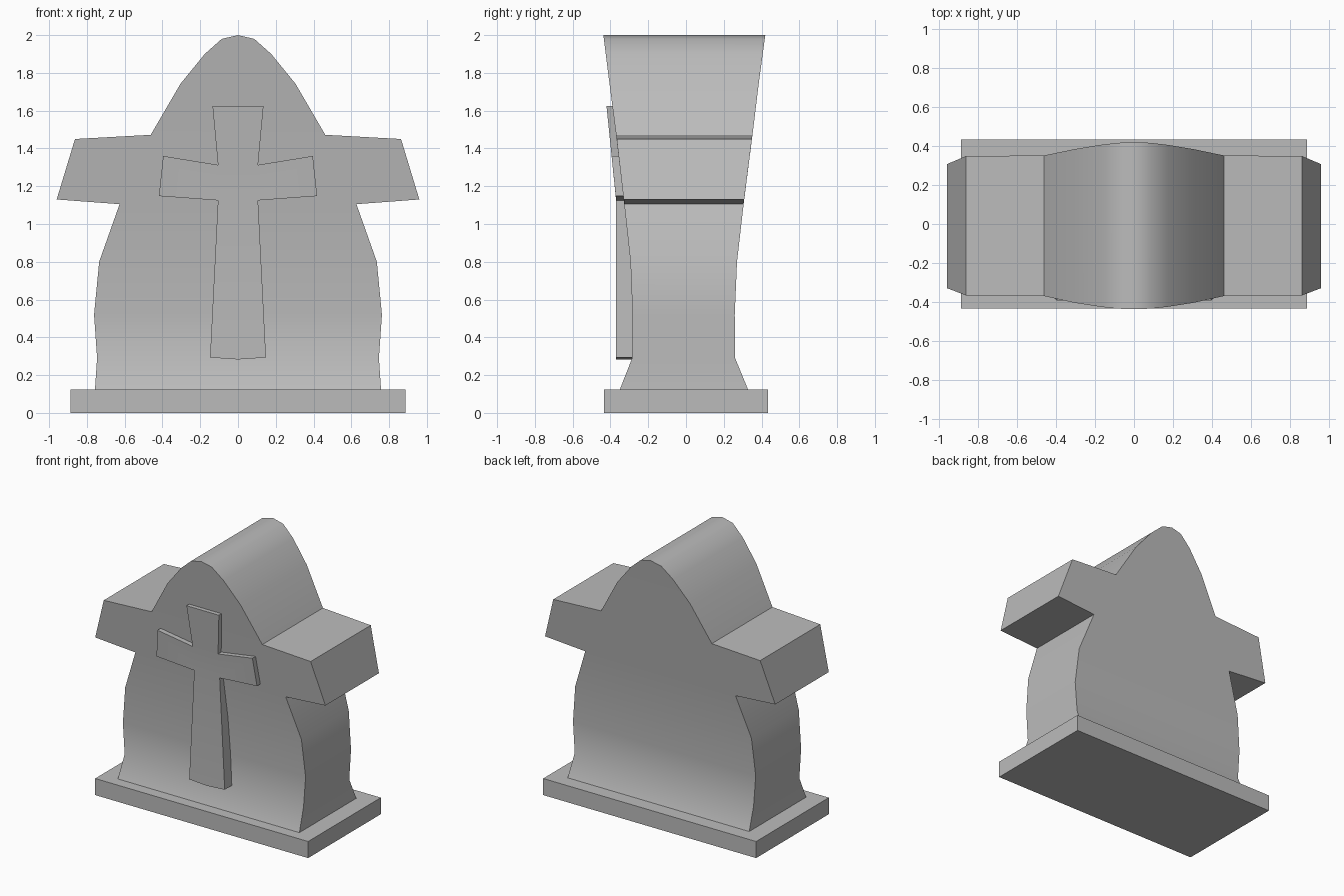
import bpy
import bmesh
import math

cube = bpy.data.objects.get("Cube")
if cube:
    bpy.data.objects.remove(cube)

STONE = (0.5, 0.5, 0.5, 1.0)
stone = bpy.data.materials.new("grey stone")
stone.use_nodes = True
stone.diffuse_color = STONE
stone.node_tree.nodes["Principled BSDF"].inputs["Base Color"].default_value = STONE


def finish(bm, name):
    bmesh.ops.recalc_face_normals(bm, faces=bm.faces)
    mesh = bpy.data.meshes.new(name)
    bm.to_mesh(mesh)
    bm.free()
    mesh.materials.append(stone)
    obj = bpy.data.objects.new(name, mesh)
    bpy.context.collection.objects.link(obj)
    bpy.ops.object.select_all(action='DESELECT')
    obj.select_set(True)
    bpy.context.view_layer.objects.active = obj
    bpy.ops.object.shade_smooth_by_angle(angle=math.radians(32))


def armed_slab(name, rows, arm_row, tips):
    """Symmetric slab: rows of (half width, z, front y, back y), with side arms
    growing from the band that starts at arm_row; tips are lower and upper."""
    bm = bmesh.new()

    def pair(p, side):
        x, z, front, back = p
        return [bm.verts.new((side * x, y, z)) for y in (front, back)]

    right = [pair(p, -1) for p in rows]
    left = [r if p[0] == 0 else pair(p, 1) for p, r in zip(rows, right)]

    def face(*verts):
        unique = list(dict.fromkeys(verts))
        if len(unique) > 2:
            bm.faces.new(unique)

    # Front and back bands
    for i in range(len(rows) - 1):
        for k in (0, 1):
            face(right[i][k], left[i][k], left[i + 1][k], right[i + 1][k])

    # Side walls, stepping out around the arms
    for edge, side in ((right, -1), (left, 1)):
        low, high = (pair(t, side) for t in tips)
        a, b = edge[arm_row], edge[arm_row + 1]
        for k in (0, 1):
            face(a[k], low[k], high[k], b[k])
        path = edge[:arm_row + 1] + [low, high] + edge[arm_row + 1:]
        for p, q in zip(path, path[1:]):
            face(p[0], q[0], q[1], p[1])

    # Flat ends where the slab does not close to a point
    for i in (0, -1):
        if rows[i][0] > 0:
            face(right[i][0], left[i][0], left[i][1], right[i][1])
    finish(bm, name)


# Base plinth
bm = bmesh.new()
bmesh.ops.create_cube(bm, size=1)
for v in bm.verts:
    v.co = (v.co.x * 1.776, v.co.y * 0.866, (v.co.z + 0.5) * 0.125)
finish(bm, "base_plinth")

# Arched stone body, flaring towards the top and the foot
armed_slab("headstone", [
    (0.757, 0.125, -0.35, 0.328),
    (0.746, 0.29, -0.285, 0.26),
    (0.762, 0.52, -0.283, 0.258),
    (0.735, 0.80, -0.294, 0.27),
    (0.627, 1.105, -0.327, 0.305),
    (0.462, 1.472, -0.37, 0.352),
    (0.304, 1.743, -0.405, 0.385),
    (0.176, 1.90, -0.425, 0.406),
    (0.086, 1.98, -0.435, 0.417),
    (0, 2.0, -0.437, 0.42),
], 4, [(0.96, 1.13, -0.33, 0.308), (0.863, 1.45, -0.367, 0.349)])

# Raised cross with flared ends
armed_slab("raised_cross", [
    (0, 0.283, -0.37, -0.25),
    (0.148, 0.293, -0.37, -0.25),
    (0.106, 1.125, -0.37, -0.25),
    (0.106, 1.313, -0.389, -0.25),
    (0.135, 1.625, -0.421, -0.25),
], 2, [(0.419, 1.148, -0.372, -0.25), (0.396, 1.36, -0.394, -0.25)])
